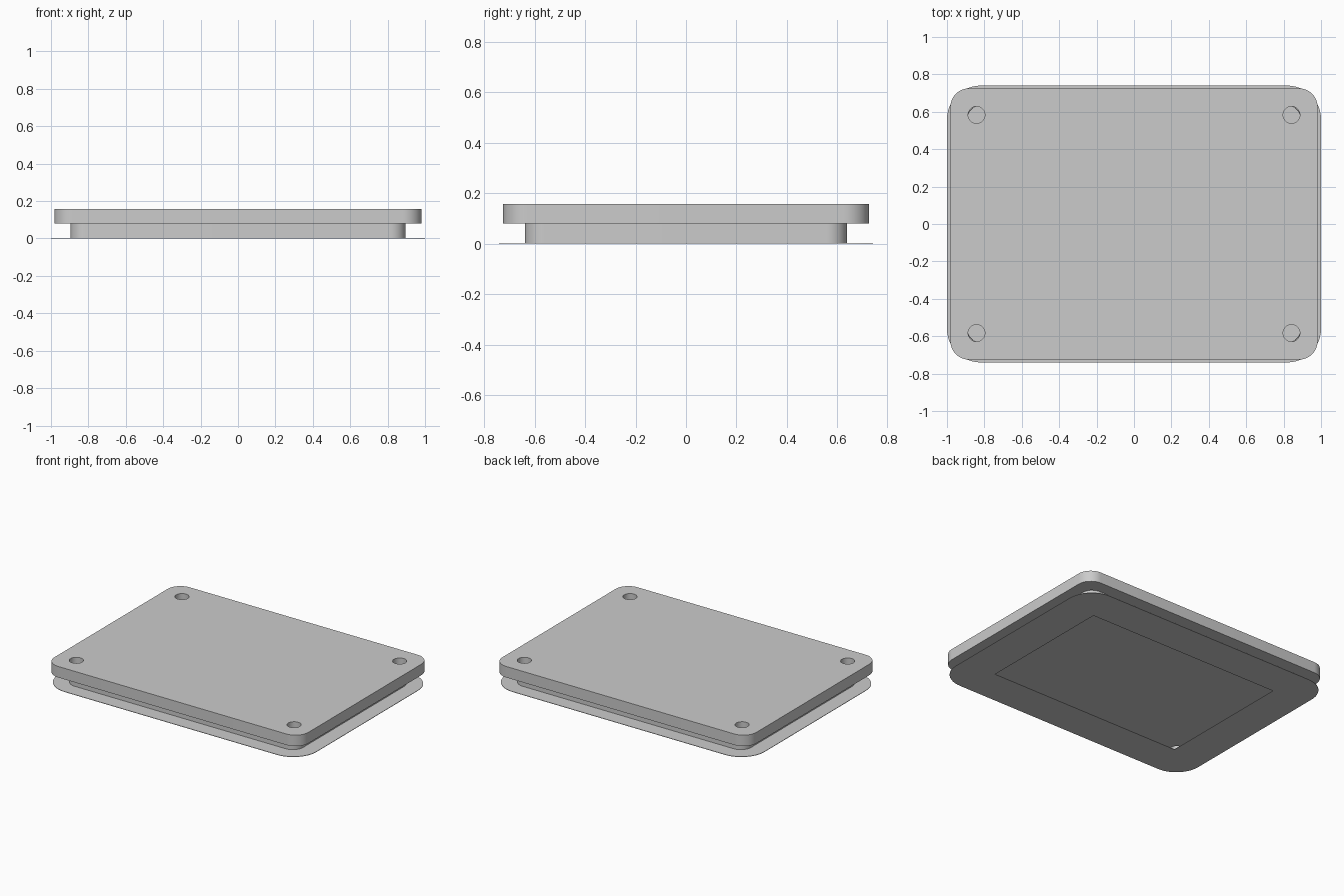
import bpy
import bmesh
from math import cos, sin, pi, radians

if "Cube" in bpy.data.objects:
    bpy.data.objects.remove(bpy.data.objects["Cube"], do_unlink=True)

grey = bpy.data.materials.new("plain_grey")
grey.use_nodes = True
grey.diffuse_color = (0.6, 0.6, 0.6, 1)
grey.node_tree.nodes["Principled BSDF"].inputs["Base Color"].default_value = (0.6, 0.6, 0.6, 1)


def slab(name, half_x, half_y, radius, bottom, top, center=(0, 0), steps=12):
    """Upright prism with a rounded rectangular outline."""
    bm = bmesh.new()
    ring = []
    for quarter, (sx, sy) in enumerate([(1, 1), (-1, 1), (-1, -1), (1, -1)]):
        for i in range(steps + 1):
            a = (quarter + i / steps) * pi / 2
            ring.append(bm.verts.new((
                center[0] + sx * (half_x - radius) + radius * cos(a),
                center[1] + sy * (half_y - radius) + radius * sin(a),
                bottom)))
    bmesh.ops.remove_doubles(bm, verts=ring, dist=1e-5)
    face = bm.faces.new(list(bm.verts))
    up = bmesh.ops.extrude_face_region(bm, geom=[face])["geom"]
    bmesh.ops.translate(bm, vec=(0, 0, top - bottom),
                        verts=[v for v in up if isinstance(v, bmesh.types.BMVert)])
    bmesh.ops.recalc_face_normals(bm, faces=bm.faces)
    mesh = bpy.data.meshes.new(name)
    bm.to_mesh(mesh)
    bm.free()
    mesh.materials.append(grey)
    obj = bpy.data.objects.new(name, mesh)
    bpy.context.collection.objects.link(obj)
    return obj


def activate(obj):
    bpy.ops.object.select_all(action='DESELECT')
    obj.select_set(True)
    bpy.context.view_layer.objects.active = obj


def cut(obj, cutter):
    """Subtract the cutter for good, then discard it."""
    cutter.hide_render = True
    mod = obj.modifiers.new("cut", 'BOOLEAN')
    mod.operation = 'DIFFERENCE'
    mod.solver = 'EXACT'
    mod.object = cutter
    activate(obj)
    bpy.ops.object.modifier_apply(modifier=mod.name)
    bpy.data.objects.remove(cutter, do_unlink=True)


# Thin bottom sheet with a sharp rectangular window
base_sheet = slab("base_sheet", 1.0, 0.74, 0.18, 0, 0.003)
cut(base_sheet, slab("window_cutter", 0.742, 0.485, 0, -0.1, 0.1, steps=1))

# Thin recessed wall, hollow and open at both ends
middle_wall = slab("middle_wall", 0.895, 0.638, 0.08, 0.003, 0.08)
cut(middle_wall, slab("hollow_cutter", 0.891, 0.634, 0.076, -0.1, 0.2))

# Top plate with a round through hole near each corner
top_plate = slab("top_plate", 0.982, 0.725, 0.1, 0.08, 0.157)
for x in (-0.842, 0.842):
    for y in (-0.583, 0.583):
        cut(top_plate, slab("hole_cutter", 0.045, 0.045, 0.045, 0.0, 0.3, (x, y), 8))

for part in (base_sheet, middle_wall, top_plate):
    activate(part)
    bpy.ops.object.shade_smooth_by_angle(angle=radians(30))
